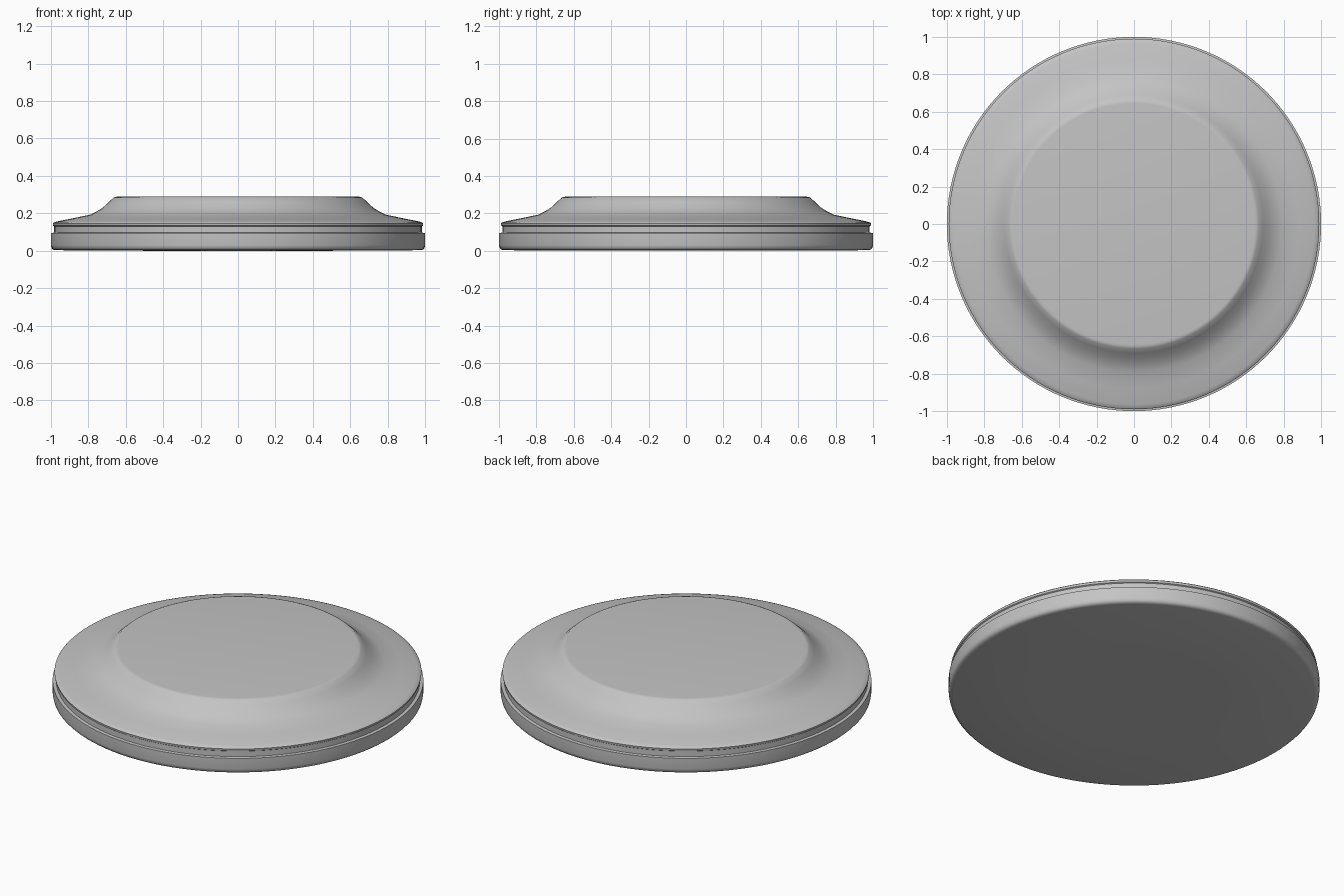
import bpy, bmesh, math

if "Cube" in bpy.data.objects:
    bpy.data.objects.remove(bpy.data.objects["Cube"])

SEGMENTS = 128

grey = bpy.data.materials.new("light grey")
grey.diffuse_color = (0.55, 0.55, 0.55, 1)
grey.use_nodes = True
grey.node_tree.nodes["Principled BSDF"].inputs["Base Color"].default_value = grey.diffuse_color


def lathe(name, profile):
    """Revolve (radius, height) points around z; the ends are closed with flat discs."""
    bm = bmesh.new()
    rings = []
    for r, z in profile:
        rings.append([bm.verts.new((r * math.cos(2 * math.pi * i / SEGMENTS),
                                    r * math.sin(2 * math.pi * i / SEGMENTS), z))
                      for i in range(SEGMENTS)])
    for a, b in zip(rings, rings[1:]):
        for i in range(SEGMENTS):
            j = (i + 1) % SEGMENTS
            bm.faces.new((a[i], a[j], b[j], b[i]))
    bm.faces.new(rings[0][::-1])
    bm.faces.new(rings[-1])
    mesh = bpy.data.meshes.new(name)
    bm.to_mesh(mesh)
    bm.free()
    mesh.materials.append(grey)
    obj = bpy.data.objects.new(name, mesh)
    bpy.context.collection.objects.link(obj)
    bpy.ops.object.select_all(action='DESELECT')
    obj.select_set(True)
    bpy.context.view_layer.objects.active = obj
    bpy.ops.object.shade_smooth_by_angle(angle=math.radians(35))
    return obj


# One closed body: rounded base band, shallow groove, rim lip, sloping shoulder, flat top
lathe("stepped_disc", [
    (0.50, 0.0), (0.975, 0.003), (0.988, 0.006), (0.997, 0.015), (1.0, 0.03),
    (1.0, 0.095), (0.982, 0.097),                      # base band and ledge
    (0.982, 0.130), (0.988, 0.134), (0.990, 0.146),    # groove and lip
    (0.985, 0.151), (0.965, 0.157),
    (0.88, 0.174), (0.79, 0.193), (0.755, 0.210),      # concave shoulder
    (0.722, 0.231), (0.69, 0.261), (0.665, 0.284),
    (0.655, 0.288), (0.645, 0.289),                    # edge of the flat top
])
